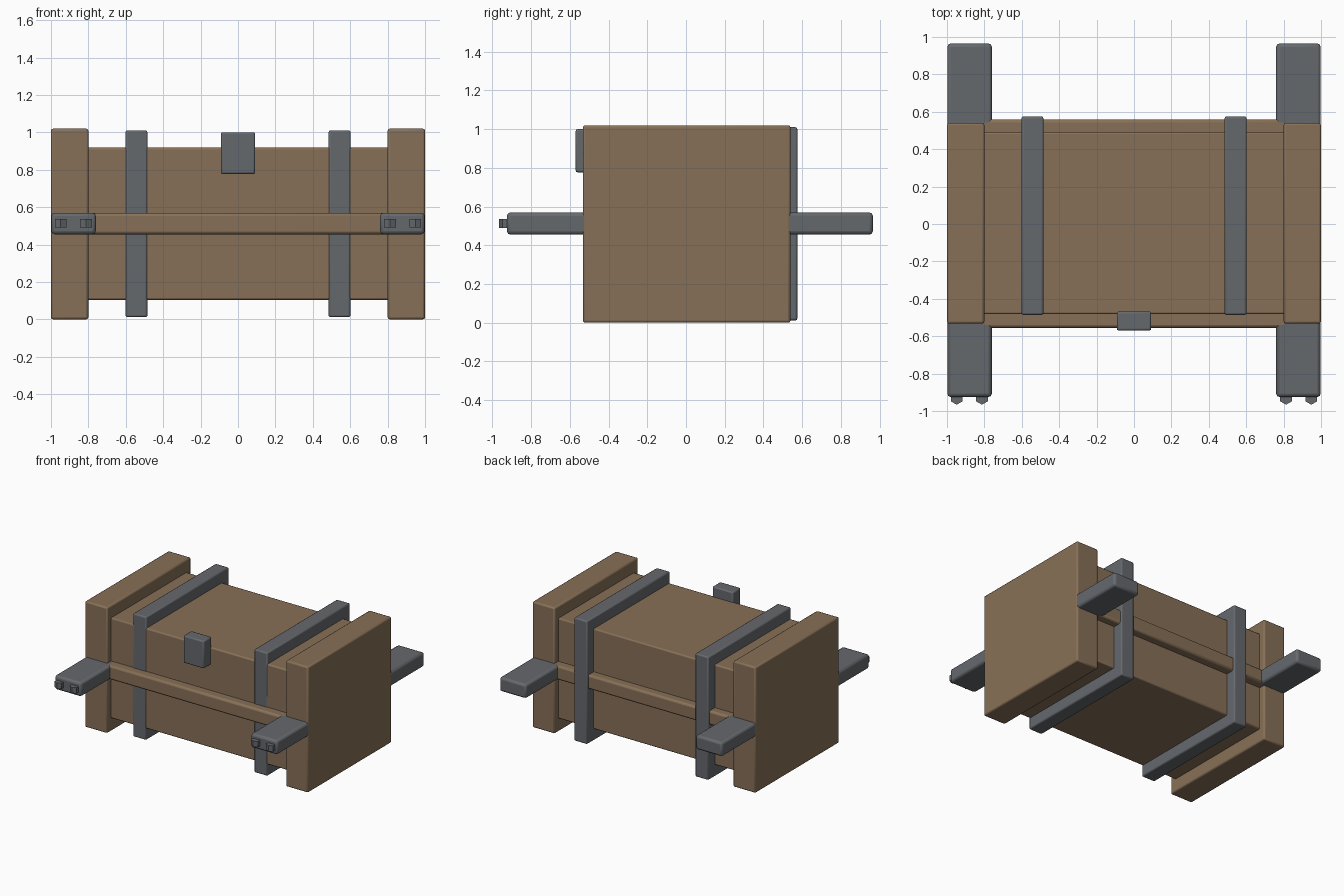
import bpy
import bmesh
from math import pi, radians
from mathutils import Matrix

cube = bpy.data.objects.get("Cube")
if cube:
    bpy.data.objects.remove(cube, do_unlink=True)


def make_material(name, color):
    mat = bpy.data.materials.new(name)
    mat.use_nodes = True
    mat.diffuse_color = color
    bsdf = next(n for n in mat.node_tree.nodes if n.type == 'BSDF_PRINCIPLED')
    bsdf.inputs["Base Color"].default_value = color
    return mat


wood = make_material("brown wood", (0.245, 0.163, 0.096, 1))
metal = make_material("grey metal", (0.13, 0.14, 0.152, 1))


def finish(name, bm, mat, bevel=0):
    mesh = bpy.data.meshes.new(name)
    bm.to_mesh(mesh)
    bm.free()
    mesh.materials.append(mat)
    obj = bpy.data.objects.new(name, mesh)
    bpy.context.collection.objects.link(obj)
    if bevel:
        mod = obj.modifiers.new("rounded edges", 'BEVEL')
        mod.width = bevel
        mod.segments = 2
        bpy.ops.object.select_all(action='DESELECT')
        obj.select_set(True)
        bpy.context.view_layer.objects.active = obj
        bpy.ops.object.shade_smooth_by_angle(angle=radians(50))
    return obj


def box(name, x, y, z, mat, bevel):
    """Box spanning the given (low, high) ranges."""
    bm = bmesh.new()
    bmesh.ops.create_cube(bm, size=1)
    for v in bm.verts:
        v.co = [r[0] if c < 0 else r[1] for r, c in zip((x, y, z), v.co)]
    return finish(name, bm, mat, bevel)


def hex_stud(name, x, y, z):
    """Short upright hexagonal stud pointing forward."""
    bm = bmesh.new()
    place = Matrix.Translation((x, y, z)) @ Matrix.Rotation(pi / 2, 4, 'Z')
    bmesh.ops.create_cone(bm, cap_ends=True, segments=6, radius1=0.036,
                          radius2=0.036, depth=0.046, matrix=place)
    # Turn one corner towards the front
    tip = min(bm.verts, key=lambda v: v.co.y).co
    if abs(tip.x - x) > 0.001:
        bmesh.ops.rotate(bm, verts=bm.verts, cent=(x, y, z),
                         matrix=Matrix.Rotation(pi / 6, 3, 'Z'))
    return finish(name, bm, metal)


# Chest body and the rail around its middle
box("chest_body", (-0.82, 0.82), (-0.482, 0.49), (0.105, 0.918), wood, 0.01)
box("middle_rail", (-0.82, 0.82), (-0.555, 0.56), (0.455, 0.57), wood, 0.016)

# Front latch
box("front_latch", (-0.092, 0.092), (-0.57, -0.468), (0.777, 1.0), metal, 0.01)

# Mirrored end blocks, straps, carrying arms and studs
for side, s in (("left", 1), ("right", -1)):
    def span(a, b):
        return tuple(sorted((s * a, s * b)))

    box(side + "_end_block", span(0.8, 1.0), (-0.533, 0.54), (0, 1.02), wood, 0.012)
    box(side + "_strap", span(0.484, 0.602), (-0.486, 0.575), (0.012, 1.01), metal, 0.01)
    box(side + "_arm", span(0.76, 0.998), (-0.925, 0.965), (0.455, 0.57), metal, 0.018)
    for place, x in (("outer", 0.948), ("inner", 0.813)):
        hex_stud(side + "_" + place + "_stud", s * x, -0.93, 0.513)
